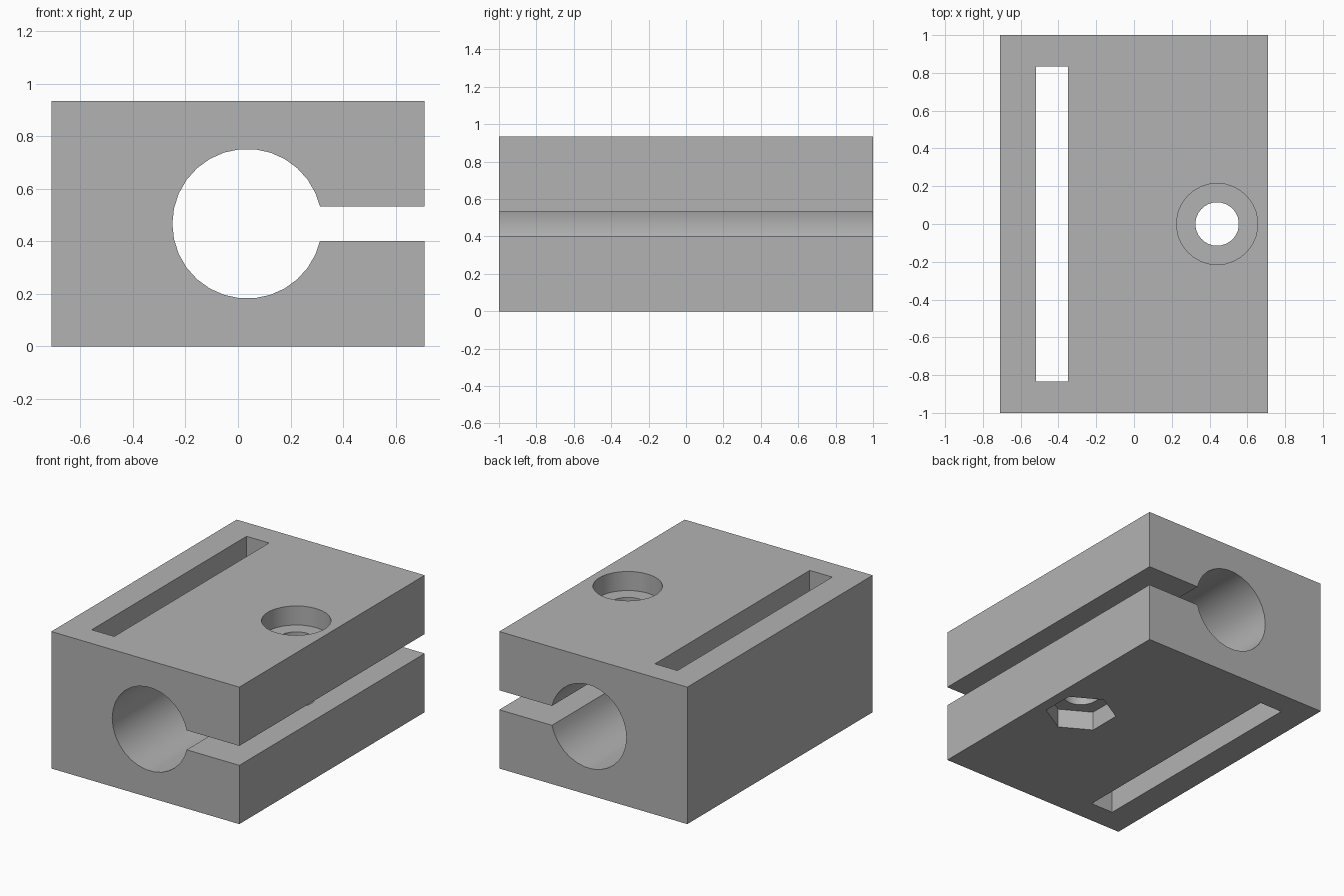
import bpy, bmesh
from math import sin, cos, tau, asin, sqrt
from mathutils import Vector

if "Cube" in bpy.data.objects:
    bpy.data.objects.remove(bpy.data.objects["Cube"], do_unlink=True)

# Main dimensions
HALF_X, HALF_Y, HEIGHT = 0.71, 1.0, 0.935
BORE_X, BORE_Z, BORE_R = 0.035, HEIGHT / 2, 0.285
GAP = 0.0665            # half height of the clamp gap
SCREW_X, SEAT = 0.44, 0.13
SIDES = 30

grey = bpy.data.materials.new("plain grey")
grey.use_nodes = True
colour = (0.448, 0.448, 0.448, 1)
grey.diffuse_color = colour
grey.node_tree.nodes["Principled BSDF"].inputs["Base Color"].default_value = colour


def extrude_profile(name, points, direction):
    """Sweep a closed outline along a direction into a solid."""
    bm = bmesh.new()
    face = bm.faces.new([bm.verts.new(p) for p in points])
    swept = bmesh.ops.extrude_face_region(bm, geom=[face])["geom"]
    verts = [v for v in swept if isinstance(v, bmesh.types.BMVert)]
    bmesh.ops.translate(bm, verts=verts, vec=Vector(direction))
    bmesh.ops.recalc_face_normals(bm, faces=bm.faces)
    mesh = bpy.data.meshes.new(name)
    bm.to_mesh(mesh)
    bm.free()
    mesh.materials.append(grey)
    obj = bpy.data.objects.new(name, mesh)
    bpy.context.collection.objects.link(obj)
    return obj


def upright_prism(name, radius, sides, bottom, top):
    """Prism on the screw axis, with a corner pointing to the back."""
    ring = [(SCREW_X + radius * sin(tau * i / sides),
             radius * cos(tau * i / sides), bottom) for i in range(sides)]
    return extrude_profile(name, ring, (0, 0, top - bottom))


# Clamp body: rectangle with a keyhole opening to the +x side
mouth = asin(GAP / BORE_R)
mouth_x = BORE_X + sqrt(BORE_R ** 2 - GAP ** 2)
arc = [tau * i / SIDES for i in range(SIDES)]
bore = [(BORE_X + BORE_R * cos(a), BORE_Z + BORE_R * sin(a))
        for a in arc if mouth + 0.05 < a < tau - mouth - 0.05]
outline = ([(HALF_X, BORE_Z + GAP), (mouth_x, BORE_Z + GAP)] + bore +
           [(mouth_x, BORE_Z - GAP), (HALF_X, BORE_Z - GAP), (HALF_X, 0),
            (-HALF_X, 0), (-HALF_X, HEIGHT), (HALF_X, HEIGHT)])
body = extrude_profile("clamp_body", [(x, -HALF_Y, z) for x, z in outline],
                       (0, 2 * HALF_Y, 0))

# Cutters: strap slot, screw hole, screw head recess, hexagonal nut recess
slot = [(x, y, -0.1) for x, y in
        ((-0.52, -0.835), (-0.35, -0.835), (-0.35, 0.835), (-0.52, 0.835))]
cutters = [
    extrude_profile("strap_slot_cutter", slot, (0, 0, HEIGHT + 0.2)),
    upright_prism("screw_hole_cutter", 0.115, SIDES, -0.1, HEIGHT + 0.1),
    upright_prism("head_recess_cutter", 0.215, SIDES, HEIGHT - SEAT, HEIGHT + 0.1),
    upright_prism("nut_recess_cutter", 0.225, 6, -0.1, SEAT),
]
bpy.ops.object.select_all(action="DESELECT")
bpy.context.view_layer.objects.active = body
body.select_set(True)
for cutter in cutters:
    mod = body.modifiers.new(cutter.name, "BOOLEAN")
    mod.operation, mod.solver, mod.object = "DIFFERENCE", "EXACT", cutter
    bpy.ops.object.modifier_apply(modifier=mod.name)
    bpy.data.objects.remove(cutter, do_unlink=True)

# Smooth bore and holes, crisp edges elsewhere
bpy.ops.object.shade_smooth_by_angle(angle=0.5)
